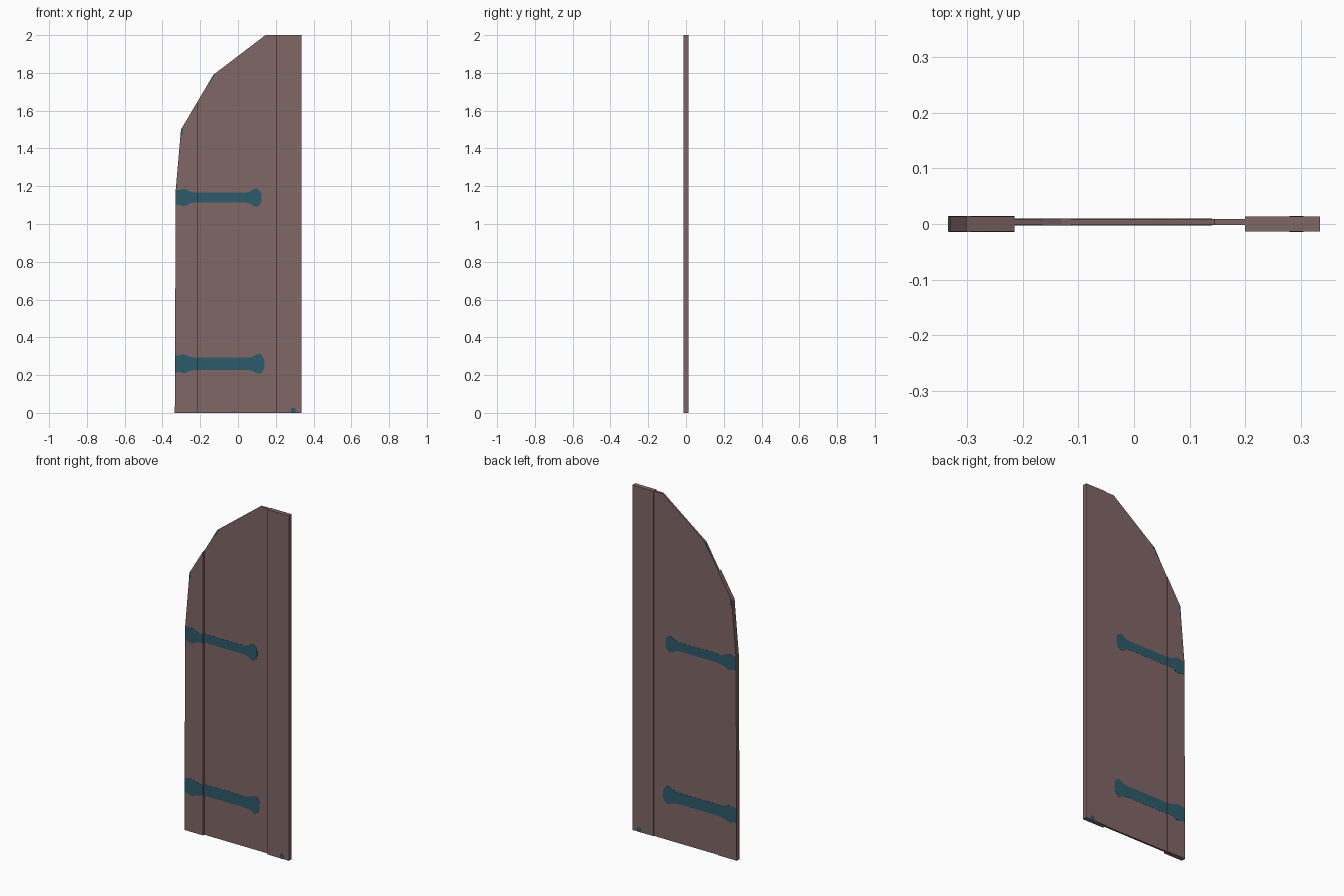
import bpy, bmesh
from mathutils import Vector

if "Cube" in bpy.data.objects:
    bpy.data.objects.remove(bpy.data.objects["Cube"])


def material(name, rgb):
    m = bpy.data.materials.new(name)
    m.diffuse_color = (*rgb, 1)
    m.use_nodes = True
    m.node_tree.nodes["Principled BSDF"].inputs["Base Color"].default_value = m.diffuse_color
    return m


wood = material("dusty brown wood", (0.215, 0.135, 0.132))
iron = material("teal iron", (0.026, 0.105, 0.145))


def prism(name, profile, y0, y1, mat, xmin=-9, xmax=9):
    """Extrude an xz profile from y0 to y1, keeping only xmin..xmax."""
    bm = bmesh.new()
    face = bm.faces.new([bm.verts.new((x, y0, z)) for x, z in profile])
    ext = bmesh.ops.extrude_face_region(bm, geom=[face])["geom"]
    verts = [g for g in ext if isinstance(g, bmesh.types.BMVert)]
    bmesh.ops.translate(bm, verts=verts, vec=(0, y1 - y0, 0))
    if not any(len(f.verts) == len(profile) and
               all(abs(v.co.y - y0) < 1e-6 for v in f.verts) for f in bm.faces):
        bm.faces.new([v for v in bm.verts if abs(v.co.y - y0) < 1e-6])
    for x, direction in ((xmin, -1), (xmax, 1)):
        if not any((v.co.x - x) * direction > 1e-6 for v in bm.verts):
            continue
        res = bmesh.ops.bisect_plane(
            bm, geom=bm.verts[:] + bm.edges[:] + bm.faces[:], dist=1e-6,
            plane_co=(x, 0, 0), plane_no=Vector((direction, 0, 0)), clear_outer=True)
        cut = [g for g in res["geom_cut"] if isinstance(g, bmesh.types.BMEdge)]
        bmesh.ops.holes_fill(bm, edges=cut, sides=0)
    bmesh.ops.recalc_face_normals(bm, faces=bm.faces[:])
    me = bpy.data.meshes.new(name)
    bm.to_mesh(me)
    bm.free()
    me.materials.append(mat)
    ob = bpy.data.objects.new(name, me)
    bpy.context.collection.objects.link(ob)
    return ob


# Door outline, half of an arched double door
outline = [(-0.335, 0), (0.335, 0), (0.335, 2), (0.145, 2),
           (-0.13, 1.79), (-0.302, 1.5), (-0.33, 1.18)]
SEAM_L, SEAM_R = -0.215, 0.2
EDGE = (-0.0133, 0.0133)     # thick side boards
MID = (-0.002, 0.009)        # thin recessed centre panel

prism("hinge_side_board", outline, *EDGE, wood, xmax=SEAM_L)
prism("centre_panel", outline, *MID, wood, SEAM_L, SEAM_R)
prism("latch_side_board", outline, *EDGE, wood, xmin=SEAM_R)


def painted(name, profile):
    """Thin iron plates on front and back, stepping with the boards."""
    xs = [x for x, z in profile]
    spans = (("hinge_side", -9, SEAM_L, EDGE), ("centre", SEAM_L, SEAM_R, MID),
             ("latch_side", SEAM_R, 9, EDGE))
    for part, a, b, (yf, yb) in spans:
        if max(xs) <= a or min(xs) >= b:
            continue
        prism(f"{name}_{part}_front", profile, yf - 0.0008, yf + 0.0005, iron, a, b)
        prism(f"{name}_{part}_back", profile, yb - 0.0005, yb + 0.0008, iron, a, b)


def strap(name, x0, x1, z, half, bulb):
    """Strap hinge: rounded swelling near the edge and a flared tip."""
    top = [(x0, 0.85 * bulb), (x0 + 0.025, 0.85 * bulb), (x0 + 0.035, bulb),
           (x0 + 0.055, bulb * 0.95), (x0 + 0.075, half + 0.006), (x0 + 0.1, half),
           (x1 - 0.085, half), (x1 - 0.06, half + 0.006), (x1 - 0.045, bulb * 0.95),
           (x1 - 0.025, bulb * 1.08), (x1 - 0.008, bulb * 0.75), (x1, bulb * 0.35)]
    painted(name, [(x, z + h) for x, h in top] + [(x, z - h) for x, h in reversed(top)])


strap("upper_strap", -0.3303, 0.125, 1.14, 0.026, 0.046)
strap("lower_strap", -0.3335, 0.14, 0.26, 0.033, 0.05)

# Small iron flecks at the arch corners and foot
painted("arch_fleck", [(-0.13, 1.79), (-0.165, 1.731), (-0.15, 1.745), (-0.114, 1.802)])
painted("shoulder_fleck", [(-0.302, 1.5), (-0.306, 1.455), (-0.293, 1.475), (-0.293, 1.515)])
painted("foot_fleck", [(0.28, 0), (0.305, 0), (0.305, 0.025), (0.28, 0.025)])
